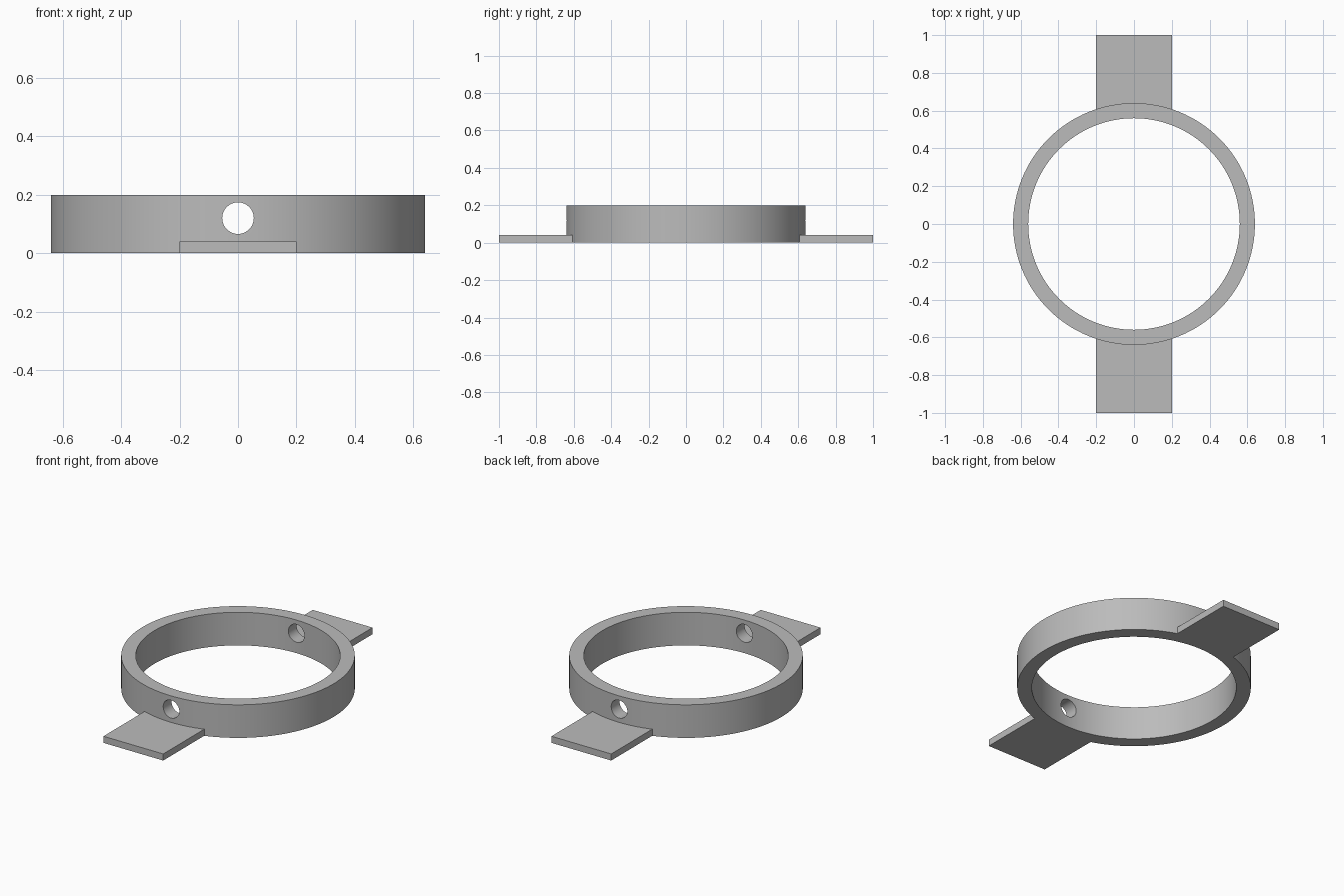
import bpy, bmesh, math
from mathutils import Matrix

OUTER, INNER, HEIGHT = 0.64, 0.56, 0.2
TAB_HALF, TAB_THICK, TAB_END = 0.2, 0.04, 1.0
HOLE_R, HOLE_Z = 0.054, 0.12
SEGMENTS = 128

cube = bpy.data.objects.get("Cube")
if cube:
    bpy.data.objects.remove(cube, do_unlink=True)

grey = bpy.data.materials.new("plain_grey")
grey.use_nodes = True
colour = (0.5, 0.5, 0.5, 1)
grey.diffuse_color = colour
grey.node_tree.nodes["Principled BSDF"].inputs["Base Color"].default_value = colour


def make_object(name, bm):
    bmesh.ops.recalc_face_normals(bm, faces=bm.faces)
    mesh = bpy.data.meshes.new(name)
    bm.to_mesh(mesh)
    bm.free()
    mesh.materials.append(grey)
    obj = bpy.data.objects.new(name, mesh)
    bpy.context.collection.objects.link(obj)
    return obj


def smooth(obj):
    bpy.ops.object.select_all(action="DESELECT")
    obj.select_set(True)
    bpy.context.view_layer.objects.active = obj
    bpy.ops.object.shade_smooth_by_angle(angle=math.radians(30))


# Ring: a rectangular section spun around the vertical axis
bm = bmesh.new()
corners = [(INNER, 0), (OUTER, 0), (OUTER, HEIGHT), (INNER, HEIGHT)]
verts = [bm.verts.new((r, 0, z)) for r, z in corners]
edges = [bm.edges.new((verts[i], verts[(i + 1) % 4])) for i in range(4)]
bmesh.ops.spin(bm, geom=verts + edges, cent=(0, 0, 0), axis=(0, 0, 1),
               angle=math.tau, steps=SEGMENTS, use_merge=False)
bmesh.ops.remove_doubles(bm, verts=bm.verts, dist=0.0001)
ring = make_object("ring", bm)

# Round hole bored through the front and back walls
bm = bmesh.new()
bmesh.ops.create_cone(bm, cap_ends=True, segments=48, radius1=HOLE_R,
                      radius2=HOLE_R, depth=2,
                      matrix=Matrix.Translation((0, 0, HOLE_Z))
                      @ Matrix.Rotation(math.pi / 2, 4, "X"))
cutter = make_object("hole_cutter", bm)
cutter.hide_render = True
cut = ring.modifiers.new("holes", "BOOLEAN")
cut.operation = "DIFFERENCE"
cut.solver = "EXACT"
cut.object = cutter
bpy.context.view_layer.objects.active = ring
bpy.ops.object.modifier_apply(modifier=cut.name)
bpy.data.objects.remove(cutter, do_unlink=True)
smooth(ring)

# Mounting tabs: flat plates whose inner edge follows the ring
for name, side in (("front_tab", -1), ("back_tab", 1)):
    bm = bmesh.new()
    seat = OUTER - 0.002
    xs = [TAB_HALF * (i / 8 - 1) for i in range(17)]
    outline = [(x, side * math.sqrt(seat ** 2 - x ** 2)) for x in xs]
    outline += [(TAB_HALF, side * TAB_END), (-TAB_HALF, side * TAB_END)]
    base = bm.faces.new([bm.verts.new((x, y, 0)) for x, y in outline])
    top = bmesh.ops.extrude_face_region(bm, geom=[base], use_keep_orig=True)
    bmesh.ops.translate(bm, vec=(0, 0, TAB_THICK),
                        verts=[v for v in top["geom"] if isinstance(v, bmesh.types.BMVert)])
    make_object(name, bm)
